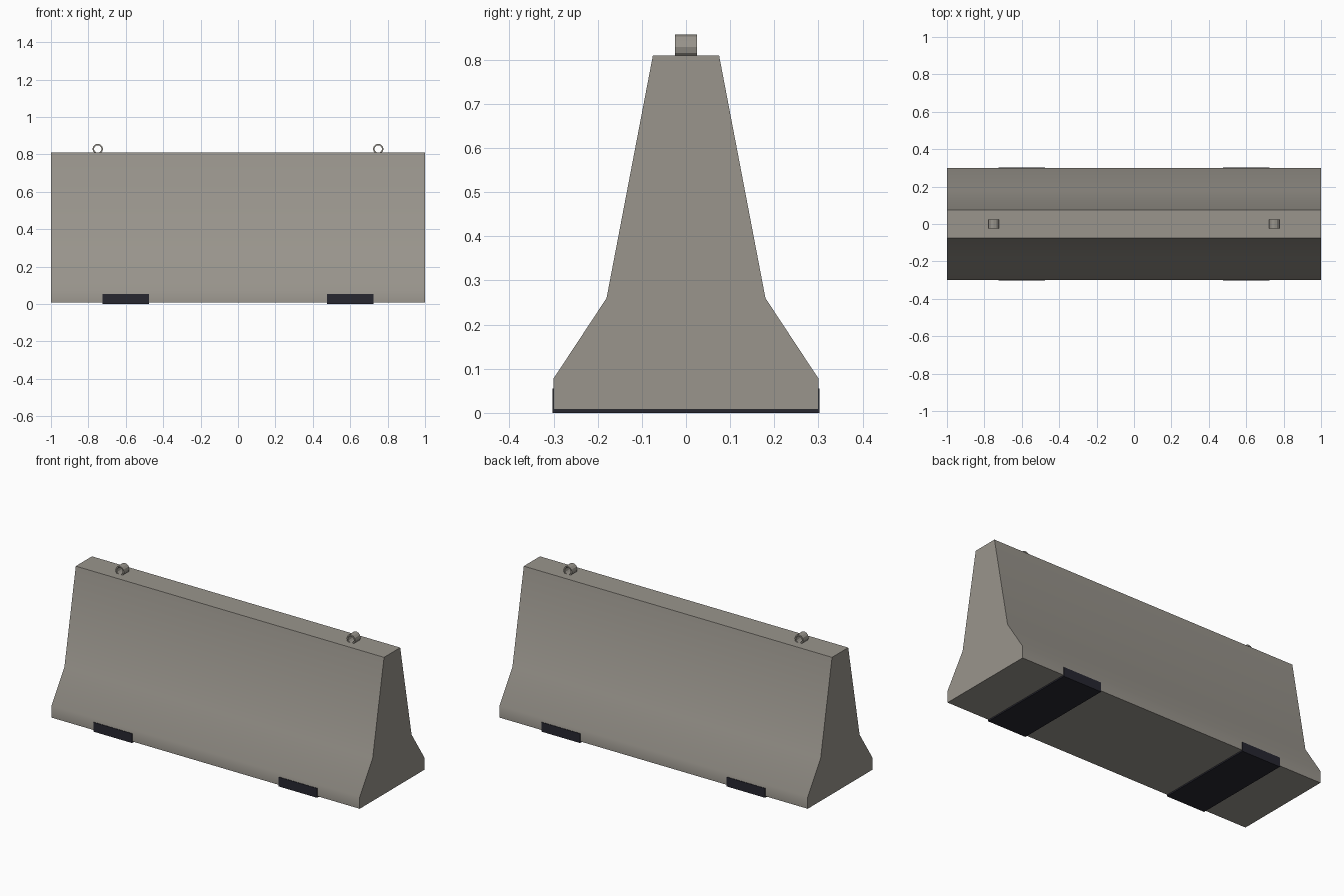
import bpy, bmesh, math

cube = bpy.data.objects.get("Cube")
if cube:
    bpy.data.objects.remove(cube, do_unlink=True)


def material(name, color):
    m = bpy.data.materials.new(name)
    m.use_nodes = True
    m.diffuse_color = (*color, 1)
    bsdf = next(n for n in m.node_tree.nodes if n.type == 'BSDF_PRINCIPLED')
    bsdf.inputs["Base Color"].default_value = (*color, 1)
    return m


concrete = material("concrete grey", (0.32, 0.30, 0.265))
rubber = material("dark rubber", (0.02, 0.02, 0.03))


def finish(name, bm, mat, smooth=None):
    bmesh.ops.recalc_face_normals(bm, faces=bm.faces)
    mesh = bpy.data.meshes.new(name)
    bm.to_mesh(mesh)
    bm.free()
    mesh.materials.append(mat)
    obj = bpy.data.objects.new(name, mesh)
    bpy.context.collection.objects.link(obj)
    if smooth:
        bpy.ops.object.select_all(action='DESELECT')
        obj.select_set(True)
        bpy.context.view_layer.objects.active = obj
        bpy.ops.object.shade_smooth_by_angle(angle=math.radians(smooth))
    return obj


def extrude(bm, face, offset):
    new = bmesh.ops.extrude_face_region(bm, geom=[face])["geom"]
    verts = [v for v in new if isinstance(v, bmesh.types.BMVert)]
    bmesh.ops.translate(bm, verts=verts, vec=offset)


# Barrier body: symmetric sloped profile swept along its length
half = [(0.3, 0.008), (0.3, 0.078), (0.18, 0.26), (0.075, 0.81)]
profile = half + [(-y, z) for y, z in reversed(half)]
bm = bmesh.new()
end = bm.faces.new([bm.verts.new((-1, y, z)) for y, z in profile])
extrude(bm, end, (2, 0, 0))
finish("barrier_body", bm, concrete, 40)

for side, label in ((-1, "right"), (1, "left")):
    # Foot pad wrapping under the base
    bm = bmesh.new()
    bmesh.ops.create_cube(bm, size=1)
    bmesh.ops.scale(bm, verts=bm.verts, vec=(0.25, 0.606, 0.055))
    bmesh.ops.translate(bm, verts=bm.verts, vec=(side * 0.6, 0, 0.0275))
    finish(label + "_foot_pad", bm, rubber)

    # Lifting eye: short open tube lying across the top
    bm = bmesh.new()
    count = 12
    rings = []
    for radius, y in ((0.028, -0.025), (0.028, 0.025), (0.02, 0.025), (0.02, -0.025)):
        angles = [2 * math.pi * i / count for i in range(count)]
        rings.append([bm.verts.new((side * 0.75 + radius * math.cos(a), y,
                                    0.829 + radius * math.sin(a))) for a in angles])
    for k, ring in enumerate(rings):
        other = rings[(k + 1) % len(rings)]
        for i in range(count):
            j = (i + 1) % count
            bm.faces.new((ring[i], ring[j], other[j], other[i]))
    finish(label + "_lifting_eye", bm, concrete)
